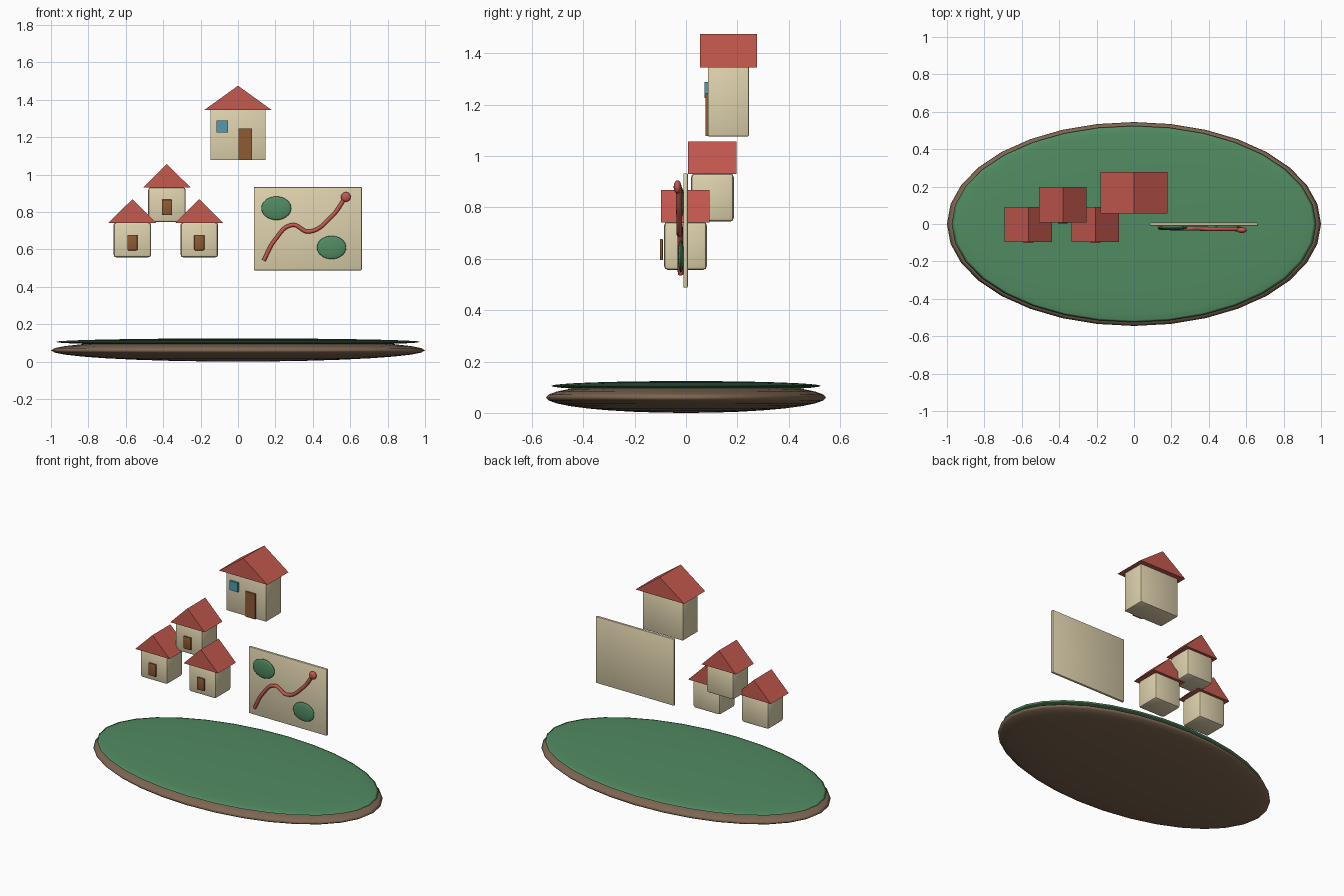
import bpy, bmesh
from mathutils import Vector

if "Cube" in bpy.data.objects:
    bpy.data.objects.remove(bpy.data.objects["Cube"])


def material(name, rgb):
    m = bpy.data.materials.new(name)
    m.diffuse_color = (*[(c / 255) ** 2.2 for c in rgb], 1)
    m.use_nodes = True
    m.node_tree.nodes["Principled BSDF"].inputs["Base Color"].default_value = m.diffuse_color
    return m


CREAM = material("cream", (222, 209, 172))
RED = material("red", (196, 90, 80))
WOOD = material("wood", (140, 92, 55))
GLASS = material("glass", (80, 155, 175))
GRASS = material("grass", (82, 138, 98))
EARTH = material("earth", (125, 102, 82))


def finish(ob, mat, angle=0.6):
    ob.data.materials.append(mat)
    bpy.ops.object.select_all(action='DESELECT')
    ob.select_set(True)
    bpy.context.view_layer.objects.active = ob
    bpy.ops.object.shade_smooth_by_angle(angle=angle)
    return ob


def mesh_object(name, bm):
    bmesh.ops.recalc_face_normals(bm, faces=bm.faces)
    me = bpy.data.meshes.new(name)
    bm.to_mesh(me)
    bm.free()
    ob = bpy.data.objects.new(name, me)
    bpy.context.collection.objects.link(ob)
    return ob


def box(name, x, y, z, mat, bevel=0.0):
    """Box from (min, max) ranges with optional rounded edges."""
    bm = bmesh.new()
    bmesh.ops.create_cube(bm, size=1)
    for v in bm.verts:
        for i, (a, b) in enumerate((x, y, z)):
            v.co[i] = a if v.co[i] < 0 else b
    if bevel:
        bmesh.ops.bevel(bm, geom=bm.edges[:], offset=bevel, segments=2,
                        profile=0.5, affect='EDGES')
    return finish(mesh_object(name, bm), mat)


def ellipsoid(name, centre, radii, mat, seg=32, rings=16):
    bm = bmesh.new()
    bmesh.ops.create_uvsphere(bm, u_segments=seg, v_segments=rings, radius=1)
    for v in bm.verts:
        v.co = Vector(c + r * p for c, r, p in zip(centre, radii, v.co))
    return finish(mesh_object(name, bm), mat, 3.1)


def roof(name, cx, half, y, z):
    """Gabled prism with its ridge running along y."""
    bm = bmesh.new()
    front, back = [[bm.verts.new(p) for p in (
        (cx - half, yy, z[0]), (cx + half, yy, z[0]), (cx, yy, z[1]))] for yy in y]
    bm.faces.new(front)
    bm.faces.new(back[::-1])
    for i in range(3):
        j = (i + 1) % 3
        bm.faces.new((front[i], back[i], back[j], front[j]))
    return finish(mesh_object(name, bm), RED)


# Oval island base
ellipsoid("earth_base", (0, 0, 0.06), (1.0, 0.545, 0.06), EARTH)
ellipsoid("grass_top", (0, 0, 0.105), (0.975, 0.525, 0.019), GRASS)

# Large house
box("large_house_body", (-0.148, 0.148), (0.085, 0.245), (1.077, 1.348), CREAM, 0.004)
roof("large_house_roof", 0, 0.18, (0.055, 0.277), (1.345, 1.475))
box("large_house_door", (0.002, 0.075), (0.075, 0.09), (1.078, 1.246), WOOD)
box("large_house_window", (-0.115, -0.053), (0.073, 0.09), (1.226, 1.288), GLASS)

# Cluster of three small houses
for n, (cx, dy, dz) in enumerate(((-0.565, 0, 0), (-0.207, 0, 0), (-0.38, 0.105, 0.188)), 1):
    box(f"small_house_{n}_body", (cx - 0.1, cx + 0.1), (dy - 0.085, dy + 0.081),
        (0.557 + dz, 0.744 + dz), CREAM, 0.014)
    roof(f"small_house_{n}_roof", cx, 0.127, (dy - 0.097, dy + 0.092),
         (0.742 + dz, 0.868 + dz))
    box(f"small_house_{n}_door", (cx - 0.027, cx + 0.027), (dy - 0.102, dy - 0.09),
        (0.595 + dz, 0.678 + dz), WOOD, 0.004)

# Map board with two green patches
box("map_board", (0.085, 0.662), (-0.01, 0.007), (0.488, 0.933), CREAM, 0.004)
ellipsoid("map_patch_left", (0.205, -0.02, 0.82), (0.08, 0.012, 0.063), GRASS)
ellipsoid("map_patch_right", (0.50, -0.02, 0.61), (0.078, 0.012, 0.062), GRASS)

# Winding route with an end marker
curve = bpy.data.curves.new("map_route", 'CURVE')
curve.dimensions = '3D'
curve.bevel_depth = 0.011
curve.bevel_resolution = 3
curve.use_fill_caps = True
points = [(0.137, 0.54), (0.197, 0.65), (0.288, 0.73), (0.38, 0.695), (0.50, 0.775), (0.575, 0.878)]
spline = curve.splines.new('BEZIER')
spline.bezier_points.add(len(points) - 1)
for i, (bp, (x, z)) in enumerate(zip(spline.bezier_points, points)):
    bp.co = (x, -0.021 - 0.0015 * i, z)
    bp.handle_left_type = bp.handle_right_type = 'AUTO'
curve.materials.append(RED)
route = bpy.data.objects.new("map_route", curve)
bpy.context.collection.objects.link(route)
ellipsoid("map_marker", (0.577, -0.033, 0.88), (0.026, 0.015, 0.026), RED, 24, 12)
